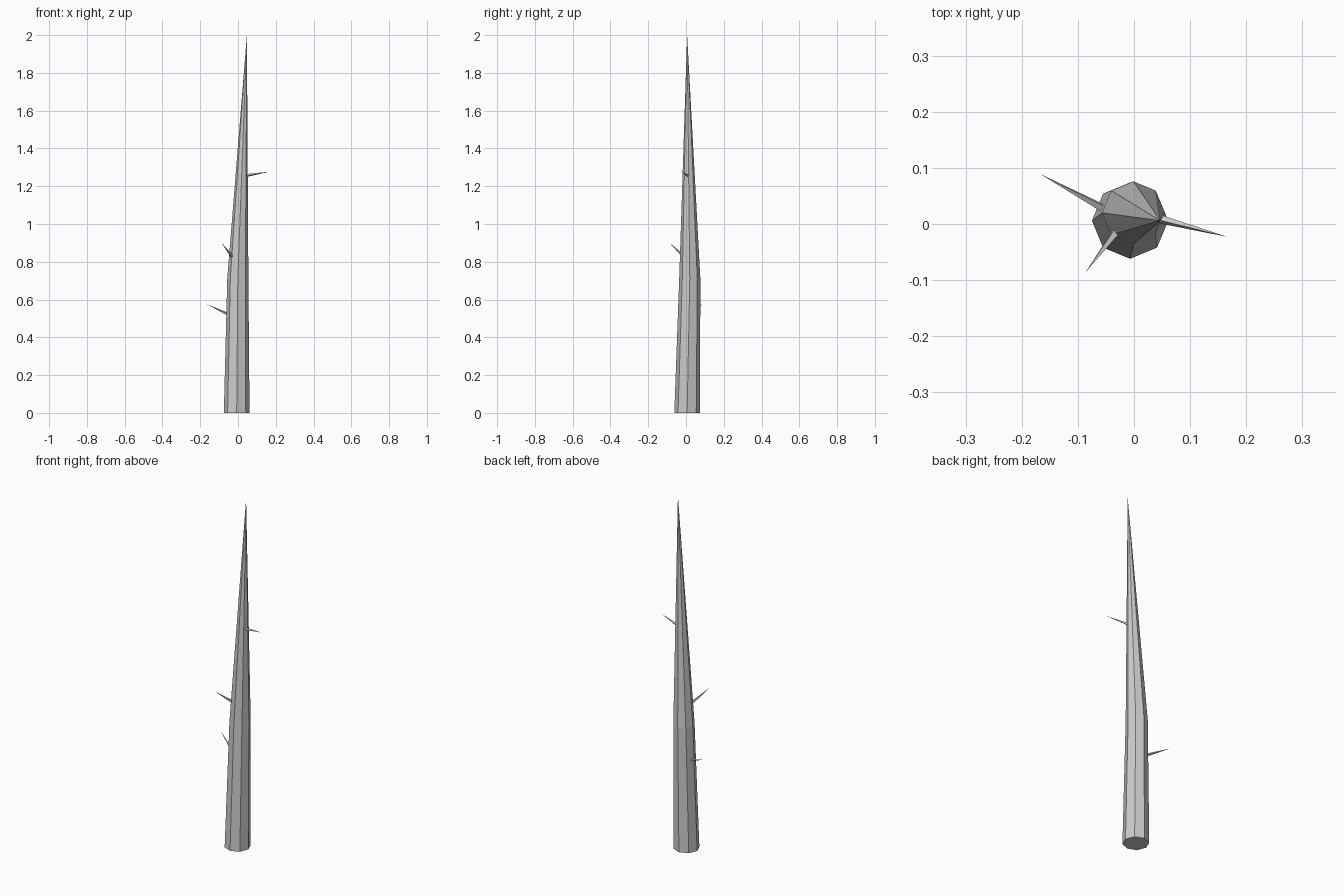
import bpy, bmesh, math
from mathutils import Vector

if "Cube" in bpy.data.objects:
    bpy.data.objects.remove(bpy.data.objects["Cube"])


def make_object(name, bm):
    bmesh.ops.recalc_face_normals(bm, faces=bm.faces)
    mesh = bpy.data.meshes.new(name)
    bm.to_mesh(mesh)
    bm.free()
    obj = bpy.data.objects.new(name, mesh)
    bpy.context.collection.objects.link(obj)
    return obj


def loft_to_tip(name, rings, tip, sides):
    """Join rings of (centre, radius, axis) and close them at a sharp tip."""
    bm = bmesh.new()
    loops = []
    for centre, radius, axis in rings:
        turn = Vector((0, 0, 1)).rotation_difference(Vector(axis))
        loop = []
        for i in range(sides):
            a = 2 * math.pi * i / sides
            p = turn @ Vector((math.cos(a), math.sin(a), 0)) * radius
            loop.append(bm.verts.new(Vector(centre) + p))
        loops.append(loop)
    top = bm.verts.new(tip)
    bm.faces.new(loops[0])
    for i in range(sides):
        j = (i + 1) % sides
        for low, high in zip(loops, loops[1:]):
            bm.faces.new((low[i], low[j], high[j], high[i]))
        bm.faces.new((loops[-1][i], loops[-1][j], top))
    return make_object(name, bm)


# Trunk: eight-sided, slightly bent, tapering to a point
up = (0, 0, 1)
loft_to_tip("trunk",
            [((-0.007, 0.006, 0), 0.068, up), ((-0.001, 0.02, 0.71), 0.056, up)],
            (0.047, 0.006, 2.0), 8)

# Twigs: thin spikes from the trunk surface (base, tip)
twigs = [((-0.053, 0.027, 0.522), (-0.167, 0.089, 0.577)),
         ((-0.032, -0.014, 0.83), (-0.087, -0.087, 0.9)),
         ((0.045, 0.009, 1.257), (0.167, -0.023, 1.277))]
for n, (base, tip) in enumerate(twigs, 1):
    axis = (Vector(tip) - Vector(base)).normalized()
    loft_to_tip(f"twig_{n}", [(base, 0.008, axis)], tip, 4)
